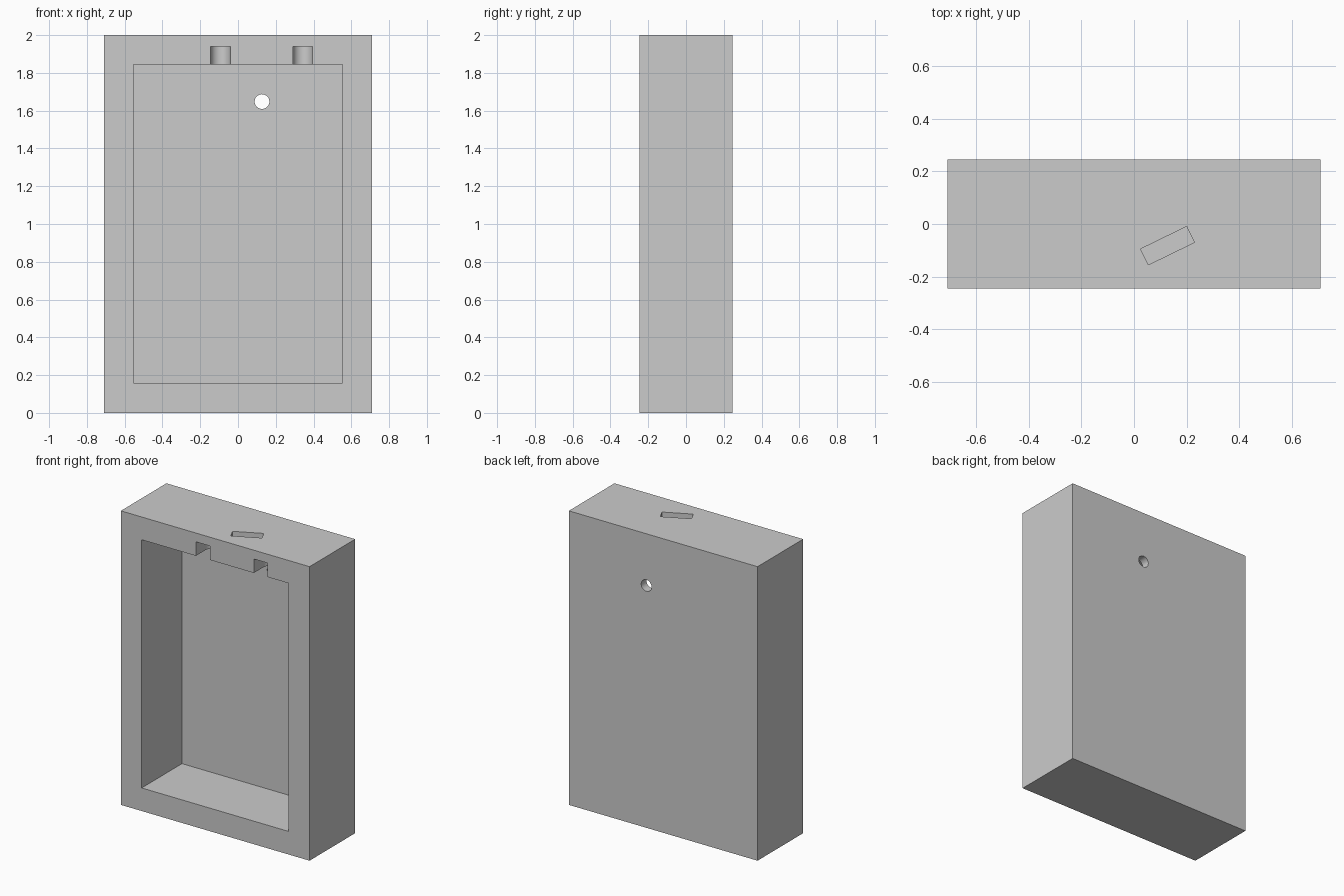
import bpy, math

cube = bpy.data.objects.get("Cube")
if cube:
    bpy.data.objects.remove(cube, do_unlink=True)

gray = bpy.data.materials.new("plain_gray")
gray.use_nodes = True
color = (0.6, 0.6, 0.6, 1)
gray.diffuse_color = color
gray.node_tree.nodes["Principled BSDF"].inputs["Base Color"].default_value = color


def finish(obj, name):
    obj.name = name
    obj.data.materials.append(gray)
    return obj


def box(name, low, high, turn=0):
    center = [(a + b) / 2 for a, b in zip(low, high)]
    bpy.ops.mesh.primitive_cube_add(size=1, location=center, rotation=(0, 0, turn))
    obj = bpy.context.object
    obj.scale = [b - a for a, b in zip(low, high)]
    bpy.ops.object.transform_apply(location=False, rotation=False, scale=True)
    return finish(obj, name)


def rod(name, radius, depth, center, tilt=0):
    bpy.ops.mesh.primitive_cylinder_add(vertices=48, radius=radius, depth=depth,
                                        location=center, rotation=(tilt, 0, 0))
    return finish(bpy.context.object, name)


# Hollow case
case = box("case", (-0.71, -0.245, 0), (0.71, 0.245, 2))
cutters = [box("cavity_cutter", (-0.553, -0.4, 0.157), (0.553, 0.188, 1.845))]

# Round-ended notches above the front opening
for side, x in (("right", -0.093), ("left", 0.343)):
    cutters.append(box(side + "_notch_cutter", (x - 0.052, -0.4, 1.7), (x + 0.052, -0.145, 1.94)))
    cutters.append(rod(side + "_notch_end_cutter", 0.052, 0.24, (x, -0.145, 1.82)))

# Slanted slot in the top and round hole in the back
cutters.append(box("top_slot_cutter", (0.03, -0.116, 1.7), (0.225, -0.049, 2.1), math.radians(26)))
cutters.append(rod("back_hole_cutter", 0.039, 0.3, (0.127, 0.22, 1.648), math.pi / 2))

# Cut the case, then drop the cutters
bpy.ops.object.select_all(action="DESELECT")
case.select_set(True)
bpy.context.view_layer.objects.active = case
for cutter in cutters:
    cut = case.modifiers.new(cutter.name, "BOOLEAN")
    cut.operation = "DIFFERENCE"
    cut.solver = "EXACT"
    cut.object = cutter
    bpy.ops.object.modifier_apply(modifier=cut.name)
    bpy.data.objects.remove(cutter, do_unlink=True)
bpy.ops.object.shade_smooth_by_angle(angle=math.radians(30))
